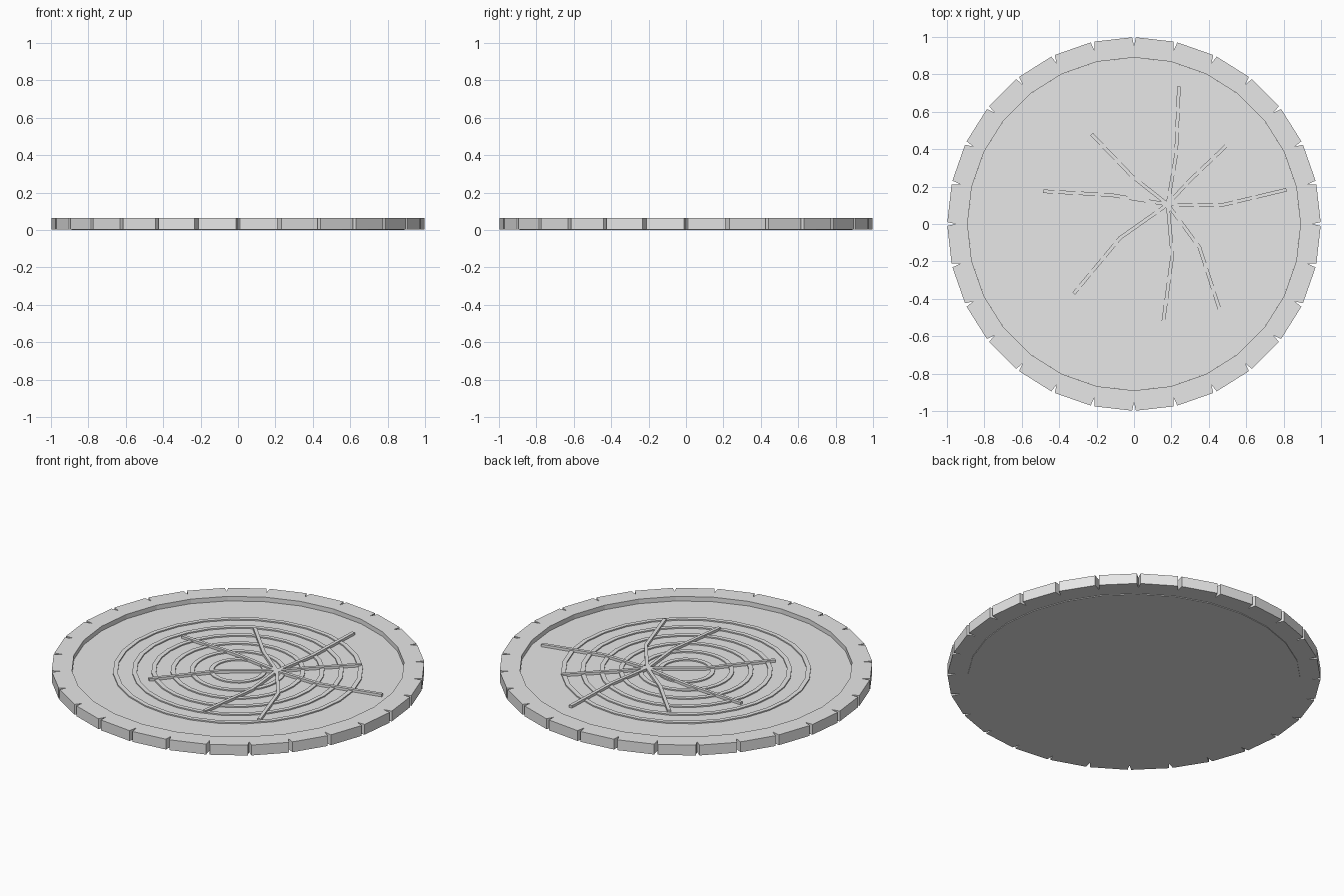
import bpy, bmesh, math
from mathutils import Vector

if "Cube" in bpy.data.objects:
    bpy.data.objects.remove(bpy.data.objects["Cube"])

SIDES = 28
FLOOR = 0.038

grey = bpy.data.materials.new("light grey")
grey.diffuse_color = (0.8, 0.8, 0.8, 1)
grey.use_nodes = True
grey.node_tree.nodes["Principled BSDF"].inputs["Base Color"].default_value = grey.diffuse_color


def polar(r, a):
    return Vector((r * math.sin(a), r * math.cos(a)))


def finish(name, bm):
    bmesh.ops.recalc_face_normals(bm, faces=bm.faces)
    mesh = bpy.data.meshes.new(name)
    bm.to_mesh(mesh)
    bm.free()
    mesh.materials.append(grey)
    ob = bpy.data.objects.new(name, mesh)
    bpy.context.collection.objects.link(ob)
    return ob


def prism(name, outline, z0, z1):
    """Solid slab from a flat outline."""
    bm = bmesh.new()
    low = bm.faces.new([bm.verts.new((p.x, p.y, z0)) for p in outline])
    ext = bmesh.ops.extrude_face_region(bm, geom=[low], use_keep_orig=True)
    for v in ext["geom"]:
        if isinstance(v, bmesh.types.BMVert):
            v.co.z = z1
    return finish(name, bm)


def band(name, outer, inner, z0, z1):
    """Closed hollow band between two loops with equal point counts."""
    bm = bmesh.new()
    loops = [[bm.verts.new((p.x, p.y, z)) for p in pts]
             for pts, z in ((outer, z0), (outer, z1), (inner, z1), (inner, z0))]
    n = len(outer)
    for k in range(4):
        a, b = loops[k], loops[(k + 1) % 4]
        for i in range(n):
            j = (i + 1) % n
            bm.faces.new((a[i], a[j], b[j], b[i]))
    return finish(name, bm)


def circle(r):
    return [polar(r, math.tau * i / SIDES) for i in range(SIDES)]


# Base disc, slightly proud of the rim underneath
prism("base_disc", circle(0.89), 0.0, FLOOR)

# Raised rim with a V notch at every corner
outer, inner = [], []
for i in range(SIDES):
    a = math.tau * i / SIDES
    for r, da in ((0.998, -0.010), (0.952, 0.0), (0.998, 0.010)):
        outer.append(polar(r, a + da))
        inner.append(polar(0.89, a + da * 0.1))
band("notched_rim", outer, inner, 0.004, 0.065)

# Low concentric growth rings
for i in range(6):
    r = 0.155 + 0.103 * i
    band(f"growth_ring_{i + 1}", circle(r), circle(r - 0.025), FLOOR - 0.005, FLOOR + 0.007)

# Bent raised cracks radiating from an off-centre hub
HUB = Vector((0.18, 0.105))
CRACKS = [
    ((0.225, 0.37), (0.24, 0.735)),
    ((0.29, 0.225), (0.505, 0.43)),
    ((0.465, 0.10), (0.815, 0.183)),
    ((0.35, -0.125), (0.457, -0.455)),
    ((0.205, -0.165), (0.155, -0.535)),
    ((-0.075, -0.075), (-0.322, -0.372)),
    ((-0.125, 0.155), (-0.485, 0.175)),
    ((-0.01, 0.255), (-0.226, 0.48)),
]
for i, (mid, end) in enumerate(CRACKS):
    path = [HUB, Vector(mid), Vector(end)]
    d1 = (path[1] - path[0]).normalized()
    d2 = (path[2] - path[1]).normalized()
    left, right = [], []
    for p, d in zip(path, (d1, (d1 + d2).normalized(), d2)):
        side = Vector((-d.y, d.x)) * 0.0095
        left.append(p + side)
        right.append(p - side)
    prism(f"crack_{i + 1}", left + right[::-1], FLOOR - 0.005, 0.053)
